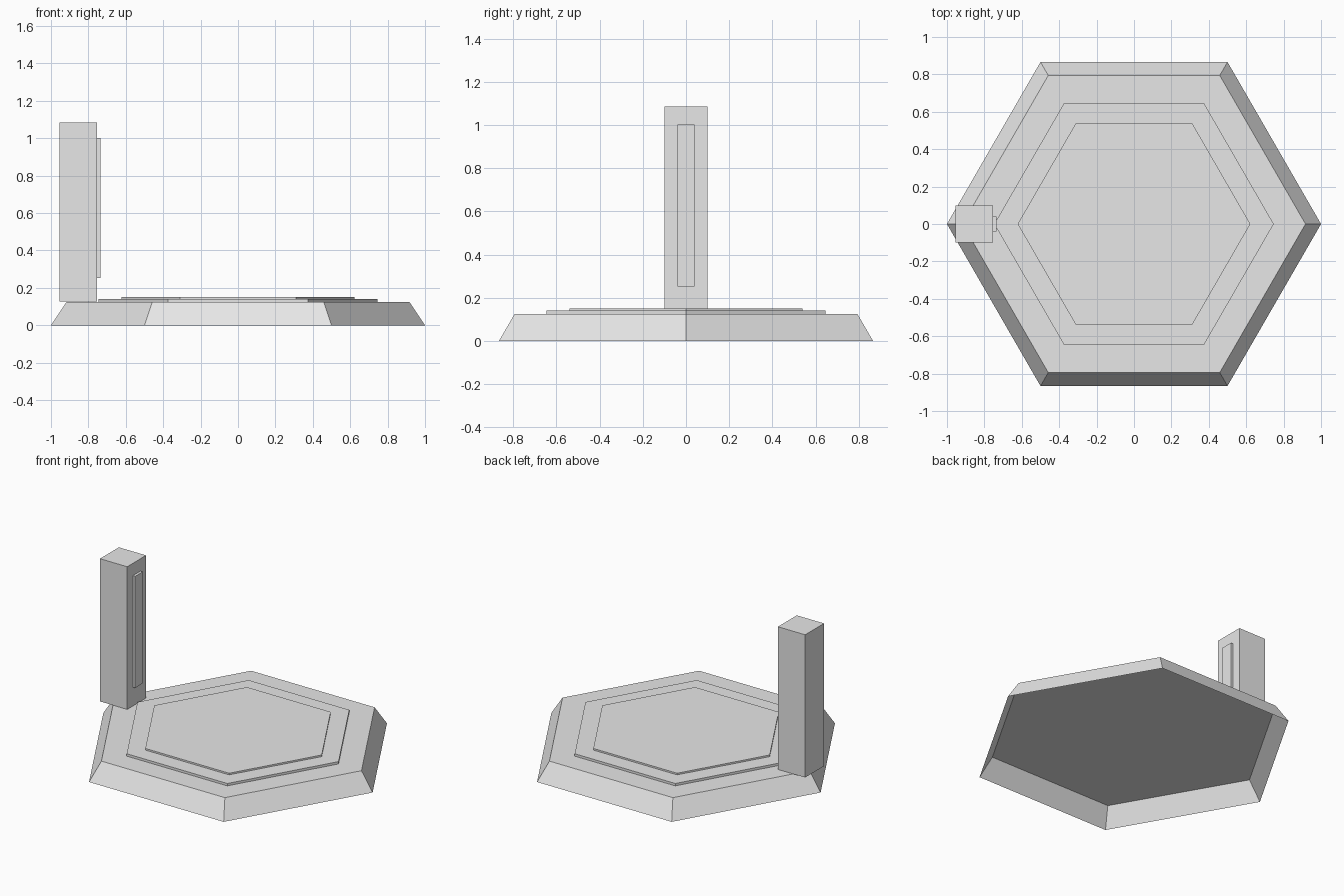
import bpy, bmesh, math
from mathutils import Matrix

if "Cube" in bpy.data.objects:
    bpy.data.objects.remove(bpy.data.objects["Cube"])

grey = bpy.data.materials.new("light grey")
grey.diffuse_color = (0.8, 0.8, 0.8, 1)
grey.use_nodes = True
grey.node_tree.nodes["Principled BSDF"].inputs["Base Color"].default_value = grey.diffuse_color


def finish(name, bm):
    mesh = bpy.data.meshes.new(name)
    bm.to_mesh(mesh)
    bm.free()
    mesh.materials.append(grey)
    obj = bpy.data.objects.new(name, mesh)
    bpy.context.collection.objects.link(obj)


def hexagon(name, r_low, r_high, z0, z1, open_bottom=False):
    """Six-sided slab with corners on the x axis."""
    bm = bmesh.new()
    rings = [[bm.verts.new((r * math.cos(i * math.pi / 3), r * math.sin(i * math.pi / 3), z))
              for i in range(6)] for r, z in ((r_low, z0), (r_high, z1))]
    low, high = rings
    for i in range(6):
        j = (i + 1) % 6
        bm.faces.new((low[i], low[j], high[j], high[i]))
    bm.faces.new(high)
    if not open_bottom:
        bm.faces.new(low[::-1])
    finish(name, bm)


def box(name, x, y, z):
    """Box from (min, max) ranges."""
    bm = bmesh.new()
    size = [b - a for a, b in (x, y, z)]
    centre = [(a + b) / 2 for a, b in (x, y, z)]
    bmesh.ops.create_cube(bm, size=1, matrix=Matrix.Translation(centre) @ Matrix.Diagonal((*size, 1)))
    finish(name, bm)


# Hollow sloped base and two stepped plates
hexagon("base", 1.0, 0.917, 0, 0.124, open_bottom=True)
hexagon("lower_plate", 0.747, 0.747, 0.124, 0.14)
hexagon("upper_plate", 0.622, 0.622, 0.14, 0.151)

# Pillar on the left corner with a raised strip facing the middle
box("pillar", (-0.955, -0.753), (-0.1, 0.1), (0.127, 1.085))
box("pillar_strip", (-0.76, -0.736), (-0.04, 0.04), (0.253, 1.002))
